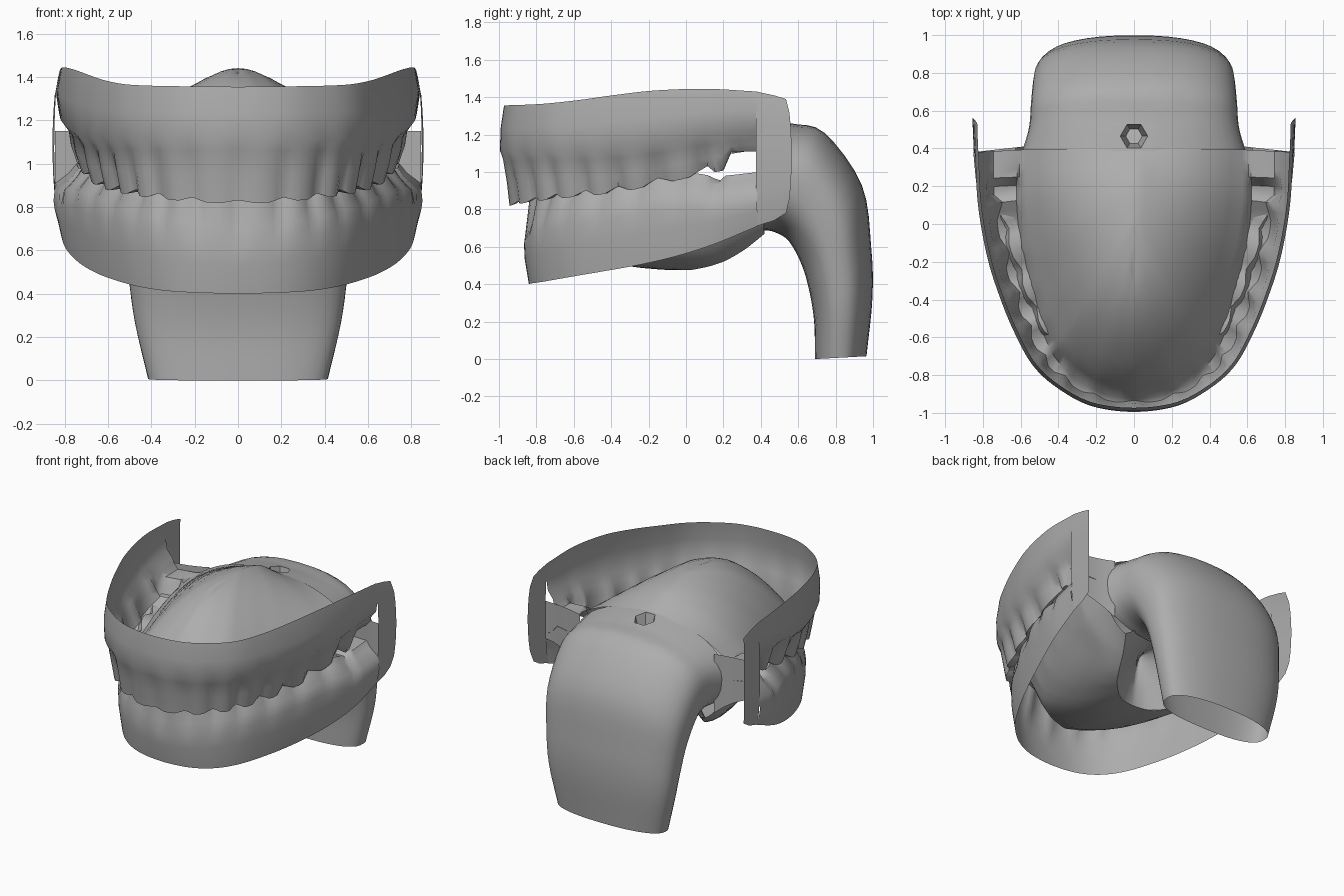
import bpy, bmesh, math
from mathutils import Vector

default_cube = bpy.data.objects.get("Cube")
if default_cube:
    bpy.data.objects.remove(default_cube)

grey = bpy.data.materials.new("plain_grey")
grey.use_nodes = True
shade = (0.42, 0.42, 0.42, 1)
grey.diffuse_color = shade
grey.node_tree.nodes["Principled BSDF"].inputs["Base Color"].default_value = shade

TEETH = 7           # teeth per half arch
BACK = TEETH + 1    # arch station of the cheek
STEPS = 6           # samples per tooth


def spline(keys, u):
    """Smooth curve through evenly spaced numbers or vectors."""
    i = min(int(u), len(keys) - 2)
    t = u - i
    b, c = keys[i], keys[i + 1]
    a = keys[i - 1] if i else b * 2 - c
    d = keys[i + 2] if i + 2 < len(keys) else c * 2 - b
    return (b * 2 + (c - a) * t + (a * 2 - b * 5 + c * 4 - d) * t ** 2
            + (b * 3 - a - c * 3 + d) * t ** 3) * 0.5


def ramp(a, b, u):
    return a + (b - a) * u / BACK


def add_object(name, bm, mirrored=True):
    bmesh.ops.recalc_face_normals(bm, faces=bm.faces)
    mesh = bpy.data.meshes.new(name)
    bm.to_mesh(mesh)
    bm.free()
    obj = bpy.data.objects.new(name, mesh)
    bpy.context.collection.objects.link(obj)
    mesh.materials.append(grey)
    if mirrored:
        mod = obj.modifiers.new("mirror", "MIRROR")
        mod.use_clip = True
        mod.merge_threshold = 0.001
    bpy.ops.object.select_all(action="DESELECT")
    obj.select_set(True)
    bpy.context.view_layer.objects.active = obj
    bpy.ops.object.shade_smooth_by_angle(angle=math.radians(50))


def grid(rows, closed=False):
    """Skin a list of equally long point rows."""
    bm = bmesh.new()
    vs = [[bm.verts.new(p) for p in row] for row in rows]
    n = len(rows[0])
    for r, s in zip(vs, vs[1:]):
        for j in range(n if closed else n - 1):
            k = (j + 1) % n
            bm.faces.new((r[j], r[k], s[k], s[j]))
    return bm


def crown(start, target, bend, steps):
    """Points from start to target, steep first and level at the target."""
    points = []
    for k in range(1, steps + 1):
        f = k / steps
        q = start.lerp(target, f)
        q.z = start.z + (target.z - start.z) * (1 - (1 - f) ** bend)
        points.append(q)
    return points


def arch(name, outline, section, target, bend, steps):
    """Loft a gum and tooth section round the half arch, then on to a target line."""
    x, y = outline[1]
    outline = [Vector(p) for p in [(-x, y)] + outline]
    rows = []
    for i in range(BACK * STEPS + 1):
        u = i / STEPS
        p = spline(outline, u + 1)
        e = 0.02
        tangent = spline(outline, min(u + e, BACK) + 1) - spline(outline, u + 1 - e)
        inward = Vector((-tangent.y, tangent.x)).normalized()
        gap = abs(math.cos(math.pi * u)) ** 4 if u <= TEETH else 0
        row = []
        for inset, z in section(u, gap):
            q = p + inward * inset
            row.append(Vector((q.x, q.y, z)))
        rows.append(row + crown(row[-1], target(u), ramp(*bend, u), steps))
    add_object(name, grid(rows))


# Upper lip band, teeth and palate
upper_top = [1.355, 1.357, 1.36, 1.367, 1.385, 1.41, 1.435, 1.445, 1.43]
upper_tip = [0.815, 0.825, 0.84, 0.855, 0.87, 0.89, 0.93, 0.99, 1.04]
palate_mid = [1.42, 1.435, 1.44, 1.44, 1.43, 1.415, 1.39, 1.345, 1.29]


def upper_section(u, gap):
    top, base = spline(upper_top, u), spline(upper_tip, u)
    gum = base + ramp(0.26, 0.15, u)
    tip = 1.11 if u > TEETH + 0.4 else base
    face = ramp(0.045, 0.1, u)
    groove = gap * ramp(0.016, 0.045, u)
    return [(0.022, top),
            (0.004, (top + gum) / 2 + 0.02),
            (ramp(0, 0.02, u), gum + 0.04),
            (ramp(0.012, 0.06, u) + gap * 0.01, gum - 0.01),
            (face * 0.7 + groove, (gum + tip) / 2),
            (face + groove, tip + groove),
            (face + ramp(0.02, 0.13, u), tip + 0.01 + groove),
            (ramp(0.13, 0.24, u), base + ramp(0.13, 0.08, u)),
            (ramp(0.19, 0.27, u), base + ramp(0.23, 0.09, u))]


arch("upper_gum_teeth_and_palate",
     [(0, -0.995), (0.23, -0.965), (0.41, -0.87), (0.54, -0.75), (0.635, -0.58),
      (0.71, -0.4), (0.78, -0.18), (0.83, 0.1), (0.845, 0.38)],
     upper_section,
     lambda u: Vector((0, ramp(-0.2, 0.4, u), spline(palate_mid, u))), (2, 2.6), 9)

# Lower lip band, teeth and rounded mouth floor
lower_edge = [0.4, 0.405, 0.415, 0.435, 0.465, 0.5, 0.55, 0.62, 0.71]
lower_tip = [0.88, 0.9, 0.915, 0.935, 0.955, 0.98, 1.0, 0.98, 1.0]
rim = [Vector(p) for p in
       [(0, -0.01, 0.475), (0.06, -0.005, 0.475), (0.11, 0.01, 0.475),
        (0.16, 0.04, 0.478), (0.21, 0.085, 0.487), (0.26, 0.14, 0.5),
        (0.31, 0.22, 0.53), (0.36, 0.32, 0.59), (0.42, 0.42, 0.67)]]


def lower_section(u, gap):
    edge, tip = spline(lower_edge, u), spline(lower_tip, u)
    gum = tip - ramp(0.22, 0.12, u)
    face = ramp(0.03, 0.11, u)
    groove = gap * 0.025
    return [(0.03, edge),
            (0.008, edge + (gum - edge) * 0.5),
            (0.004, gum - 0.05),
            (0.012 + groove * 0.6, gum + 0.03),
            (face * 0.7 + groove, (gum + tip) / 2 + 0.02),
            (face + groove, tip - groove),
            (face + ramp(0.02, 0.12, u), tip - groove - 0.01),
            (ramp(0.13, 0.27, u), tip - ramp(0.2, 0.14, u)),
            (ramp(0.17, 0.3, u), tip - ramp(0.27, 0.2, u))]


arch("lower_gum_teeth_and_mouth_floor",
     [(0, -0.87), (0.2, -0.85), (0.36, -0.78), (0.49, -0.66), (0.6, -0.48),
      (0.69, -0.28), (0.77, -0.06), (0.83, 0.16), (0.855, 0.38)],
     lower_section, lambda u: spline(rim, u), (2.2, 1.8), 6)

# Hollow underside of the tongue, rising inside the floor rim
tongue = []
for i in range(BACK * 2 + 1):
    u = i / 2
    edge = spline(rim, u)
    tongue.append([edge] + crown(edge, Vector((0, ramp(0.06, 0.42, u), 0.82)), 2, 5))
add_object("tongue_hollow", grid(tongue))

# Cheek joining the two bands behind the teeth
cheek = []
for k in range(9):
    f = k / 8
    bulge = math.sqrt(max(0, math.sin(math.pi * f)))
    cheek.append([(0.824 + 0.024 * bulge, 0.375, 0.71 + 0.72 * f),
                  (0.828 + 0.024 * bulge, 0.47, 0.74 + 0.67 * f),
                  (0.83 + 0.026 * bulge, 0.535 + 0.03 * bulge, 0.78 + 0.61 * f)])
add_object("cheek", grid(cheek))

# Web flaring from the cheek to the side of the throat
web = []
for k in range(6):
    f = k / 5
    flare = (1 - f) ** 2
    web.append([(0.53 + 0.315 * f, 0.38 + 0.06 * flare, z) for z in
                (0.88 - 0.14 * flare, 1.0, 1.15 + 0.01 * flare)])
add_object("cheek_web", grid(web))

# Throat: back and front points of each ring, with half width
rings = [((0.38, 1.3), (0.4, 0.69), 0.59),
         ((0.56, 1.26), (0.47, 0.68), 0.555),
         ((0.74, 1.21), (0.55, 0.63), 0.545),
         ((0.94, 0.93), (0.62, 0.5), 0.53),
         ((0.99, 0.6), (0.66, 0.36), 0.505),
         ((0.997, 0.33), (0.685, 0.2), 0.475),
         ((0.965, 0.015), (0.69, 0), 0.415)]
backs = [Vector(r[0]) for r in rings]
fronts = [Vector(r[1]) for r in rings]
widths = [r[2] for r in rings]
rows = []
for i in range(25):
    u = i / 4
    back, front, width = (spline(k, u) for k in (backs, fronts, widths))
    mid, half = (back + front) / 2, (back - front) / 2
    row = []
    for j in range(40):
        a = math.tau * j / 40
        s, c = math.sin(a), math.cos(a)
        power = max(0.86, 1 - 0.14 * u) if c > 0 else 0.74
        q = mid + half * math.copysign(abs(c) ** power, c)
        row.append((width * math.copysign(abs(s) ** power, s), q.x, q.y))
    rows.append(row)
throat = grid(rows, closed=True)

# Six-sided pocket sunk in the roof of the throat
centre, reach = Vector((0, 0.465, 1.27)), 0.063
sides = [Vector((math.cos(a), math.sin(a), 0))
         for a in (math.radians(30 + 60 * k) for k in range(6))]
for n in sides:
    near = [f for f in throat.faces
            if f.calc_center_median().z > 1.1 and abs(f.calc_center_median().x) < 0.35]
    geom = near + list({e for f in near for e in f.edges}) + list({v for f in near for v in f.verts})
    bmesh.ops.bisect_plane(throat, geom=geom, plane_co=centre + n * reach, plane_no=n)
roof = [f for f in throat.faces if f.calc_center_median().z > 1.1
        and all((f.calc_center_median() - centre).dot(n) < reach for n in sides)]
sunk = bmesh.ops.extrude_face_region(throat, geom=roof)["geom"]
for v in [g for g in sunk if isinstance(g, bmesh.types.BMVert)]:
    v.co.x *= 0.6
    v.co.y = centre.y + (v.co.y - centre.y) * 0.6
    v.co.z -= 0.12
bmesh.ops.delete(throat, geom=[f for f in roof if f.is_valid], context="FACES")
add_object("throat", throat, mirrored=False)
